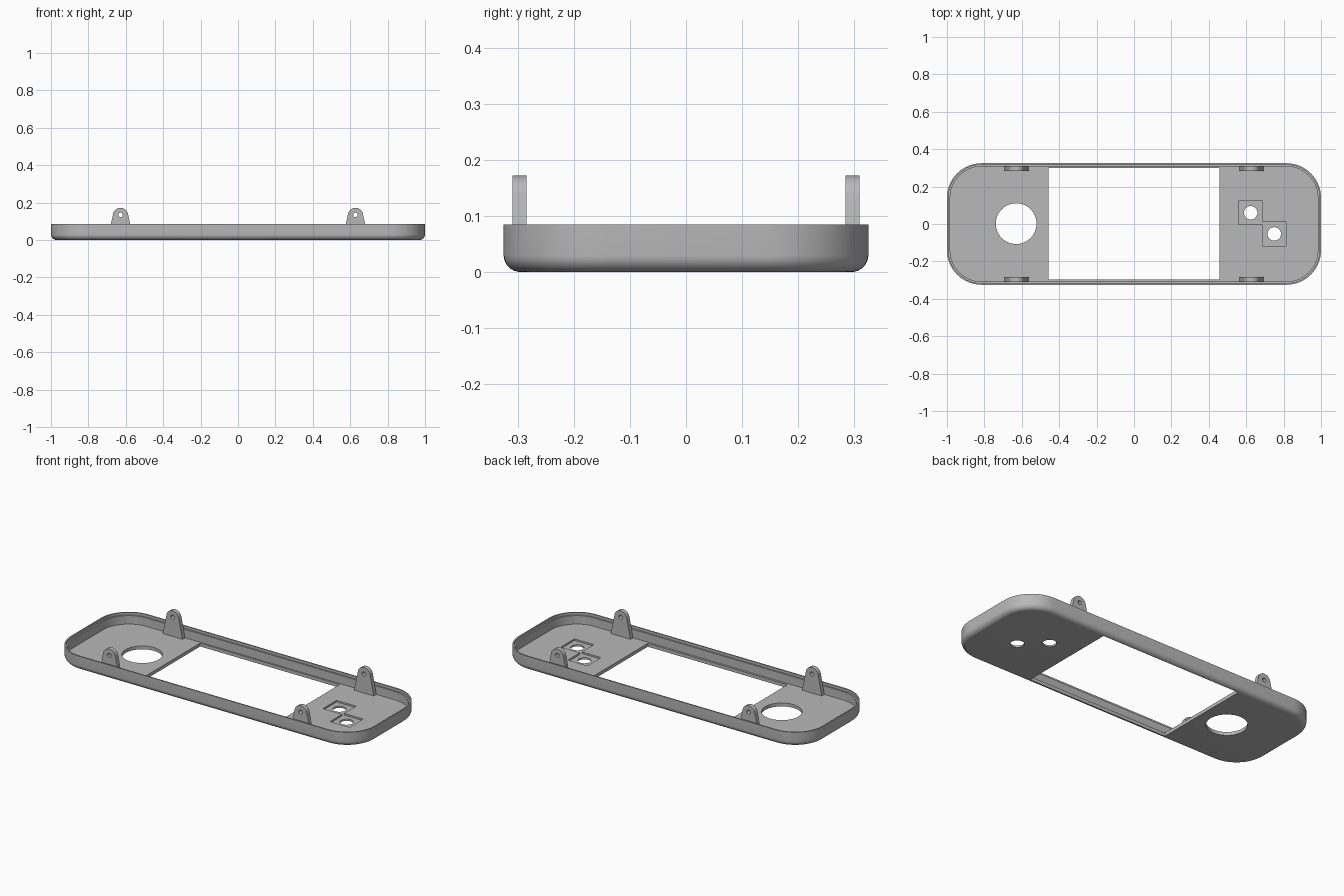
import bpy, bmesh, math

if "Cube" in bpy.data.objects:
    bpy.data.objects.remove(bpy.data.objects["Cube"])

grey = bpy.data.materials.new("plain_grey")
grey.diffuse_color = (0.48, 0.48, 0.48, 1)
grey.use_nodes = True
grey.node_tree.nodes["Principled BSDF"].inputs["Base Color"].default_value = grey.diffuse_color

HALF_X, HALF_Y, CORNER = 1.0, 0.325, 0.185
FLOOR, TOP, FILLET = 0.02, 0.085, 0.03


def make_object(name, bm):
    bmesh.ops.recalc_face_normals(bm, faces=bm.faces)
    mesh = bpy.data.meshes.new(name)
    bm.to_mesh(mesh)
    bm.free()
    mesh.materials.append(grey)
    ob = bpy.data.objects.new(name, mesh)
    bpy.context.collection.objects.link(ob)
    return ob


def loft(name, rings):
    """Closed solid through rings of equal point count."""
    bm = bmesh.new()
    loops = [[bm.verts.new(p) for p in ring] for ring in rings]
    n = len(loops[0])
    for a, b in zip(loops, loops[1:]):
        for i in range(n):
            j = (i + 1) % n
            bm.faces.new((a[i], a[j], b[j], b[i]))
    bm.faces.new(loops[0])
    bm.faces.new(loops[-1])
    return make_object(name, bm)


def rounded_ring(inset, z, steps=14):
    r = CORNER - inset
    pts = []
    for k, (sx, sy) in enumerate(((1, 1), (-1, 1), (-1, -1), (1, -1))):
        for i in range(steps + 1):
            a = math.pi / 2 * (k + i / steps)
            pts.append((sx * (HALF_X - CORNER) + r * math.cos(a),
                        sy * (HALF_Y - CORNER) + r * math.sin(a), z))
    return pts


def box(x0, x1, y0, y1, z0, z1):
    base = ((x0, y0), (x1, y0), (x1, y1), (x0, y1))
    return loft("cutter", [[(x, y, z) for x, y in base] for z in (z0, z1)])


def cylinder(cx, cy, r, z0, z1, n=48):
    ring = [(cx + r * math.cos(math.tau * i / n), cy + r * math.sin(math.tau * i / n))
            for i in range(n)]
    return loft("cutter", [[(x, y, z) for x, y in ring] for z in (z0, z1)])


def cut(ob, cutter):
    cutter.hide_render = True
    mod = ob.modifiers.new("cut", 'BOOLEAN')
    mod.operation, mod.solver, mod.object = 'DIFFERENCE', 'EXACT', cutter
    bpy.context.view_layer.objects.active = ob
    bpy.ops.object.modifier_apply(modifier=mod.name)
    bpy.data.objects.remove(cutter)


def smooth(ob):
    bpy.ops.object.select_all(action='DESELECT')
    ob.select_set(True)
    bpy.context.view_layer.objects.active = ob
    bpy.ops.object.shade_smooth_by_angle(angle=math.radians(30))


# Tray: filleted bottom edge, straight wall, stepped rim, flat inner floor
profile = []
for i in range(9):
    a = math.pi / 2 * i / 8
    profile.append((FILLET * (1 - math.sin(a)), FILLET * (1 - math.cos(a))))
profile += [(0, TOP), (0.008, TOP), (0.008, 0.07), (0.017, 0.07), (0.017, FLOOR)]
tray = loft("tray", [rounded_ring(d, z) for d, z in profile])

# Window and large round opening
cut(tray, box(-0.458, 0.458, -0.296, 0.299, -0.05, 0.05))
cut(tray, cylinder(-0.63, 0.002, 0.109, -0.05, 0.05))

# Two square recesses, each with a round hole
for cx, cy in ((0.624, 0.06), (0.75, -0.053)):
    h = 0.064
    cut(tray, box(cx - h, cx + h, cy - h, cy + h, 0.01, 0.05))
    cut(tray, cylinder(cx, cy, 0.036, -0.05, 0.05))
smooth(tray)

# Four tapered mounting tabs with rounded tops and pin holes
PIN_Z, TAB_R = 0.131, 0.041
for side, label_y in ((-1, "front"), (1, "back")):
    for sx, label_x in ((-1, "left"), (1, "right")):
        cx = sx * 0.628
        outline = [(-0.065, FLOOR - 0.002), (0.065, FLOOR - 0.002)]
        for i in range(17):
            a = math.radians(10 + 160 * i / 16)
            outline.append((TAB_R * math.cos(a), PIN_Z + TAB_R * math.sin(a)))
        tab = loft(f"{label_y}_{label_x}_tab",
                   [[(cx + x, side * y, z) for x, z in outline] for y in (0.284, 0.309)])
        pin = [(cx + 0.012 * math.cos(math.tau * i / 24),
                PIN_Z + 0.003 + 0.012 * math.sin(math.tau * i / 24)) for i in range(24)]
        cut(tab, loft("cutter", [[(x, side * y, z) for x, z in pin] for y in (0.25, 0.35)]))
        smooth(tab)
